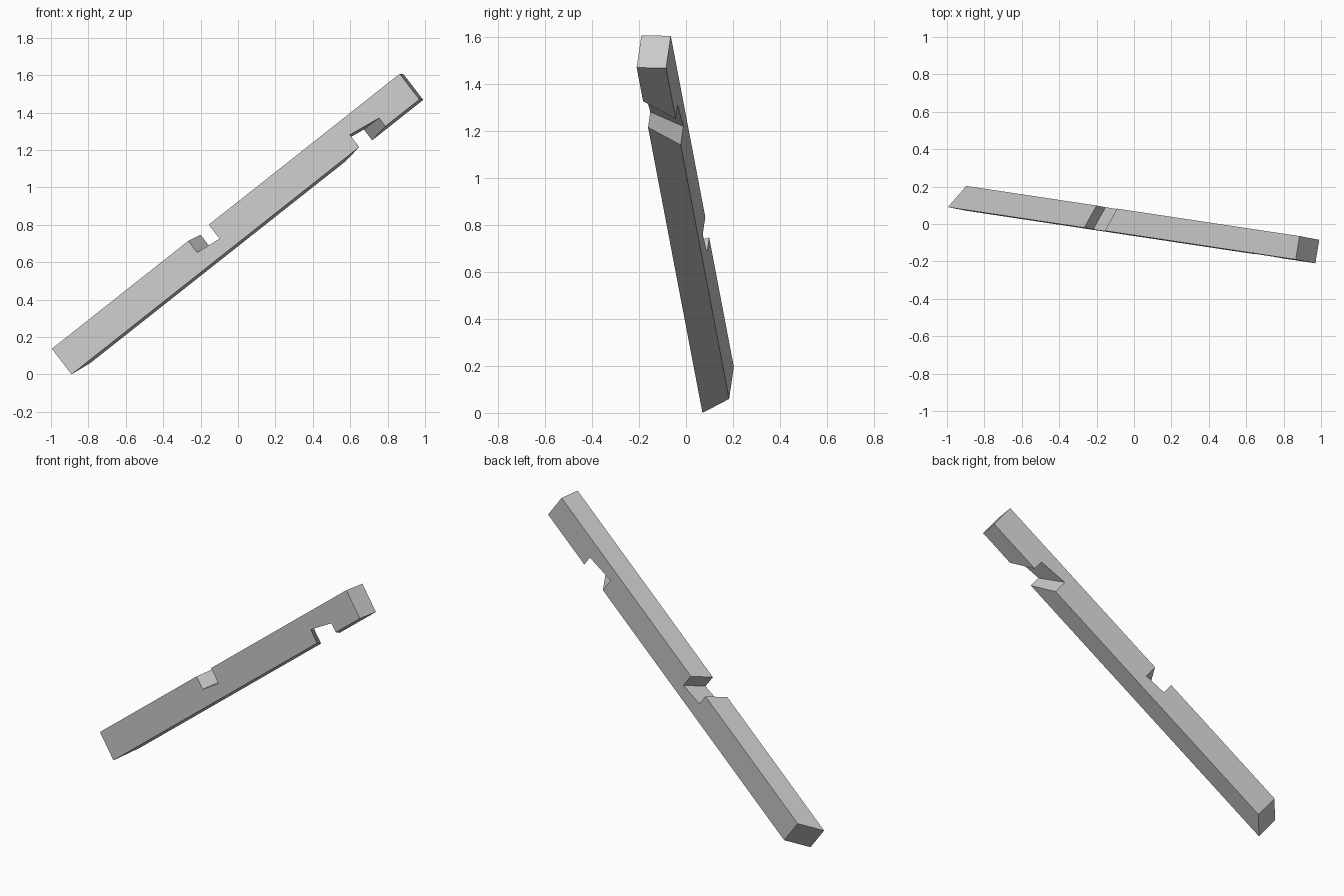
import bpy
import bmesh
from mathutils import Vector

default_cube = bpy.data.objects.get("Cube")
if default_cube:
    bpy.data.objects.remove(default_cube, do_unlink=True)

# Beam frame: long axis, depth axis and height axis
ORIGIN = Vector((-0.89, 0.07, 0.0))
LENGTH, HEIGHT, DEPTH = 2.387, 0.174, 0.127
along = Vector((1.86, -0.28, 1.47)).normalized()
back = Vector((0.16, 0.98, -0.02))
back = (back - along * back.dot(along)).normalized()
up = back.cross(along).normalized()
if up.z < 0:
    up = -up


def place(s, h, d):
    """Turn beam coordinates into a world position."""
    return ORIGIN + along * s + up * h + back * d


def notch(start, end, edge, first_floor, last_floor, skew, rise=0.0):
    """Four outline points of a notch: position, height, skew and rise at the back."""
    return [(start, edge, skew, 0.0), (start, first_floor, skew, rise),
            (end, last_floor, skew, rise), (end, edge, skew, 0.0)]


# Side outline: mitred foot, lower notch, square head, upper notch
MITRE = 0.10
outline = [(0.0, 0.0, MITRE, 0.0)]
outline += notch(1.974, 2.154, 0.0, 0.083, 0.056, -0.118, 0.017)
outline += [(LENGTH, 0.0, 0.0, 0.0), (LENGTH, HEIGHT, 0.0, 0.0)]
outline += notch(1.077, 0.936, HEIGHT, HEIGHT - 0.095, HEIGHT - 0.079, 0.058)
outline += [(0.0, HEIGHT, MITRE, 0.0)]

# Join the front outline to the skewed back outline
bm = bmesh.new()
front = [bm.verts.new(place(s, h, 0.0)) for s, h, _, _ in outline]
rear = [bm.verts.new(place(s + skew, h + rise, DEPTH))
        for s, h, skew, rise in outline]
bm.faces.new(front)
bm.faces.new(rear[::-1])
count = len(outline)
for i in range(count):
    j = (i + 1) % count
    bm.faces.new((front[j], front[i], rear[i], rear[j]))
bmesh.ops.recalc_face_normals(bm, faces=bm.faces)
mesh = bpy.data.meshes.new("notched_beam")
bm.to_mesh(mesh)
bm.free()

# Plain grey finish
grey = bpy.data.materials.new("light_grey")
grey.use_nodes = True
colour = (0.6, 0.6, 0.6, 1.0)
grey.diffuse_color = colour
grey.node_tree.nodes["Principled BSDF"].inputs["Base Color"].default_value = colour
mesh.materials.append(grey)

beam = bpy.data.objects.new("notched_beam", mesh)
bpy.context.collection.objects.link(beam)
